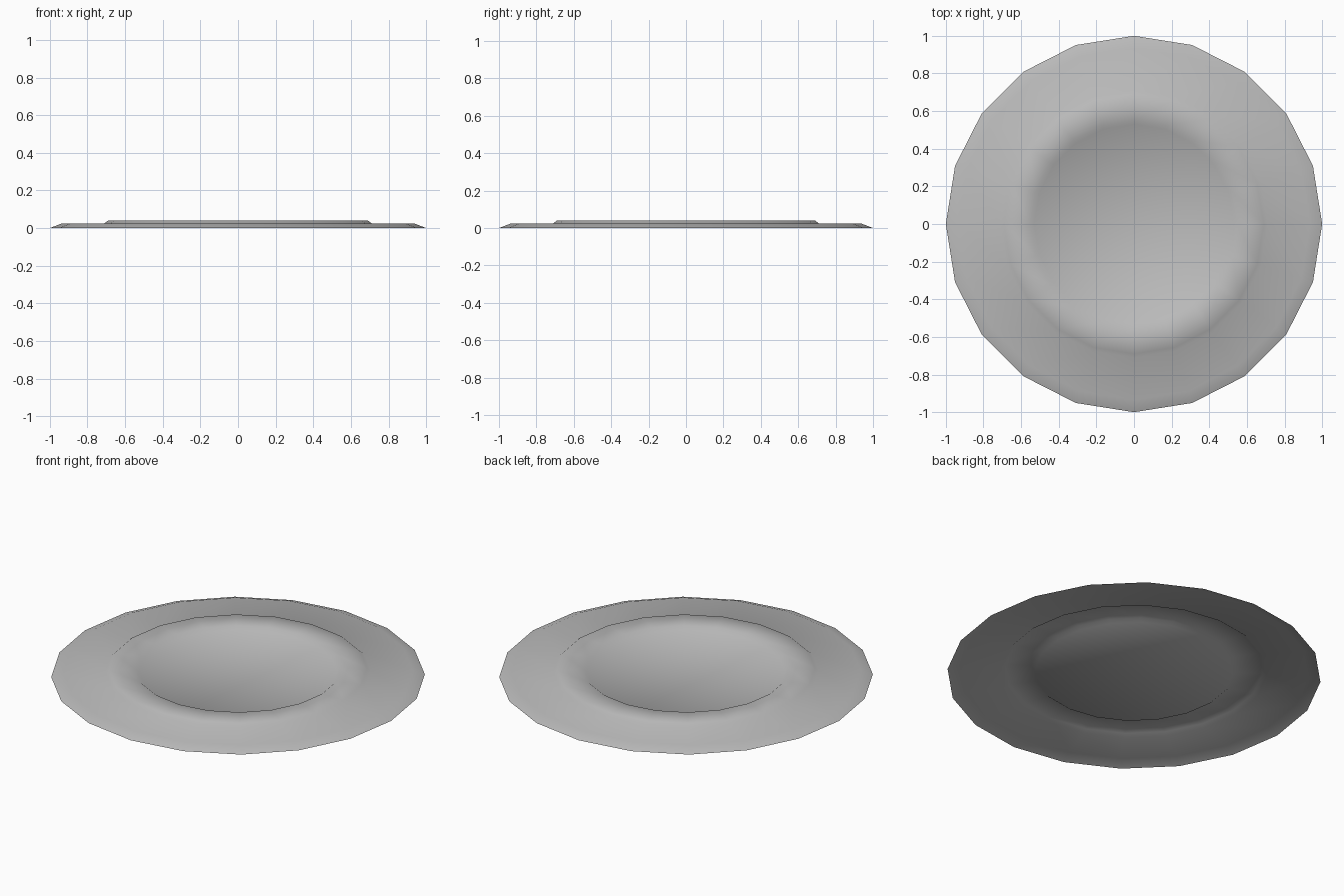
import bpy
import bmesh
from math import cos, sin, tau

cube = bpy.data.objects.get("Cube")
if cube:
    bpy.data.objects.remove(cube)

SIDES = 20
# Radius and height from the outer lip to the edge of the dished floor
PROFILE = [(1.0, 0.0), (0.935, 0.025), (0.71, 0.025),
           (0.69, 0.04), (0.55, 0.04), (0.53, 0.025)]

grey = bpy.data.materials.new("light_grey")
grey.use_nodes = True
grey.diffuse_color = (0.5, 0.5, 0.5, 1)
grey.node_tree.nodes["Principled BSDF"].inputs["Base Color"].default_value = (0.5, 0.5, 0.5, 1)

# Thin plate shell: rings of the profile joined by quads
bm = bmesh.new()
rings = [[bm.verts.new((r * cos(tau * i / SIDES), r * sin(tau * i / SIDES), z))
          for i in range(SIDES)] for r, z in PROFILE]
for outer, inner in zip(rings, rings[1:]):
    for i in range(SIDES):
        j = (i + 1) % SIDES
        bm.faces.new((outer[i], outer[j], inner[j], inner[i]))

# Floor of the plate as a fan
centre = bm.verts.new((0, 0, PROFILE[-1][1]))
for i in range(SIDES):
    bm.faces.new((rings[-1][i], rings[-1][(i + 1) % SIDES], centre))
for face in bm.faces:
    face.smooth = True

mesh = bpy.data.meshes.new("plate")
bm.to_mesh(mesh)
bm.free()
mesh.materials.append(grey)
plate = bpy.data.objects.new("plate", mesh)
bpy.context.collection.objects.link(plate)
